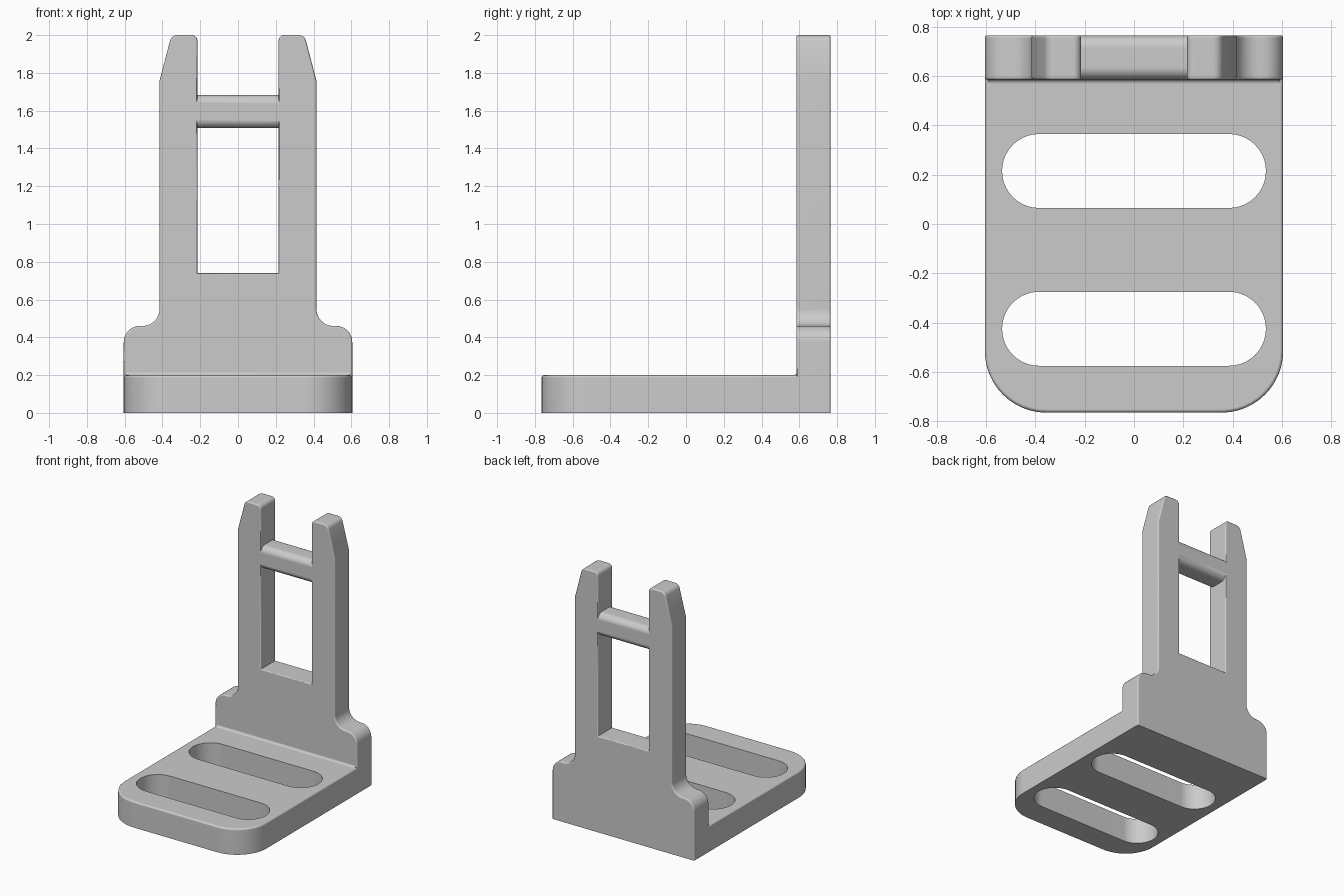
import bpy, bmesh, math
from mathutils import Vector

if "Cube" in bpy.data.objects:
    bpy.data.objects.remove(bpy.data.objects["Cube"])


def rounded(corners, seg=8):
    """Closed 2D outline from (u, v, radius) corners."""
    out, n = [], len(corners)
    for i, (u, v, r) in enumerate(corners):
        p = Vector((u, v))
        if r == 0:
            out.append(p)
            continue
        a = (Vector(corners[i - 1][:2]) - p).normalized()
        b = (Vector(corners[(i + 1) % n][:2]) - p).normalized()
        half = a.angle(b) / 2
        c = p + (a + b).normalized() * r / math.sin(half)
        t = r / math.tan(half)
        s, e = (p + a * t - c).normalized(), (p + b * t - c).normalized()
        out += [c + s.slerp(e, k / seg).normalized() * r for k in range(seg + 1)]
    return out


def prism(name, outline, axis, lo, hi, bevel=0, pick=None):
    """Extrude a 2D outline along an axis, softening the picked edges."""
    place = {'x': lambda u, v, w: (w, u, v),
             'y': lambda u, v, w: (u, w, v),
             'z': lambda u, v, w: (u, v, w)}[axis]
    bm = bmesh.new()
    rings = [[bm.verts.new(place(p[0], p[1], w)) for p in outline] for w in (lo, hi)]
    bm.faces.new(rings[0])
    bm.faces.new(rings[1])
    n = len(outline)
    for i in range(n):
        j = (i + 1) % n
        bm.faces.new((rings[0][i], rings[0][j], rings[1][j], rings[1][i]))
    bmesh.ops.recalc_face_normals(bm, faces=bm.faces)
    if bevel:
        edges = [e for e in bm.edges if pick(e.verts[0].co, e.verts[1].co)]
        bmesh.ops.bevel(bm, geom=edges, offset=bevel, segments=3,
                        profile=0.5, affect='EDGES', clamp_overlap=True)
    mesh = bpy.data.meshes.new(name)
    bm.to_mesh(mesh)
    bm.free()
    ob = bpy.data.objects.new(name, mesh)
    bpy.context.collection.objects.link(ob)
    return ob


def combine(target, other, operation):
    """Boolean another part into the target, then drop it."""
    mod = target.modifiers.new(operation.title(), 'BOOLEAN')
    mod.operation, mod.solver, mod.object = operation, 'EXACT', other
    bpy.context.view_layer.objects.active = target
    bpy.ops.object.modifier_apply(modifier=mod.name)
    bpy.data.objects.remove(other)


W, D, FRONT = 0.605, 0.765, 0.585

# Foot plate with rounded front corners and a softened top rim
plate = rounded([(-W, -D, 0.25), (W, -D, 0.25), (W, 0.7, 0), (-W, 0.7, 0)], 12)
bracket = prism("slotted_bracket", plate, 'z', 0, 0.2, 0.014,
                lambda a, b: min(a.z, b.z) > 0.19)

# Upright fork: half outline mirrored across x = 0
half = [(W, 0, 0), (W, 0.46, 0.085), (0.415, 0.46, 0.09), (0.415, 1.76, 0),
        (0.352, 2.0, 0.04), (0.215, 2.0, 0.03), (0.215, 0.74, 0)]
fork = half + [(-u, v, r) for u, v, r in reversed(half)]
upright = prism("upright_fork", rounded(fork), 'y', FRONT, D, 0.01,
                lambda a, b: abs(a.y - b.y) < 1e-5 and max(a.z, b.z) > 0.01)
combine(bracket, upright, 'UNION')

# Rounded crossbar between the prongs
bar = rounded([(FRONT, 1.507, 0.05), (D, 1.507, 0.05),
               (D, 1.683, 0.05), (FRONT, 1.683, 0.05)], 6)
combine(bracket, prism("crossbar", bar, 'x', -0.26, 0.26), 'UNION')

# Small fillet where the plate meets the upright
fillet = rounded([(FRONT - 0.015, 0.19, 0), (0.61, 0.19, 0), (0.61, 0.215, 0),
                  (FRONT, 0.215, 0), (FRONT, 0.2, 0.0149), (FRONT - 0.015, 0.2, 0)], 4)
combine(bracket, prism("fillet", fillet, 'x', -W + 0.012, W - 0.012), 'UNION')

# Two long mounting slots
for y in (0.215, -0.425):
    slot = rounded([(-0.535, y - 0.15, 0.1499), (0.535, y - 0.15, 0.1499),
                    (0.535, y + 0.15, 0.1499), (-0.535, y + 0.15, 0.1499)], 10)
    combine(bracket, prism("slot_cutter", slot, 'z', -0.1, 0.3), 'DIFFERENCE')

# Smooth shading on the curves only
bpy.ops.object.select_all(action='DESELECT')
bracket.select_set(True)
bpy.context.view_layer.objects.active = bracket
bpy.ops.object.shade_smooth_by_angle(angle=math.radians(32))
weighted = bracket.modifiers.new("Weighted normals", 'WEIGHTED_NORMAL')
weighted.keep_sharp = True
